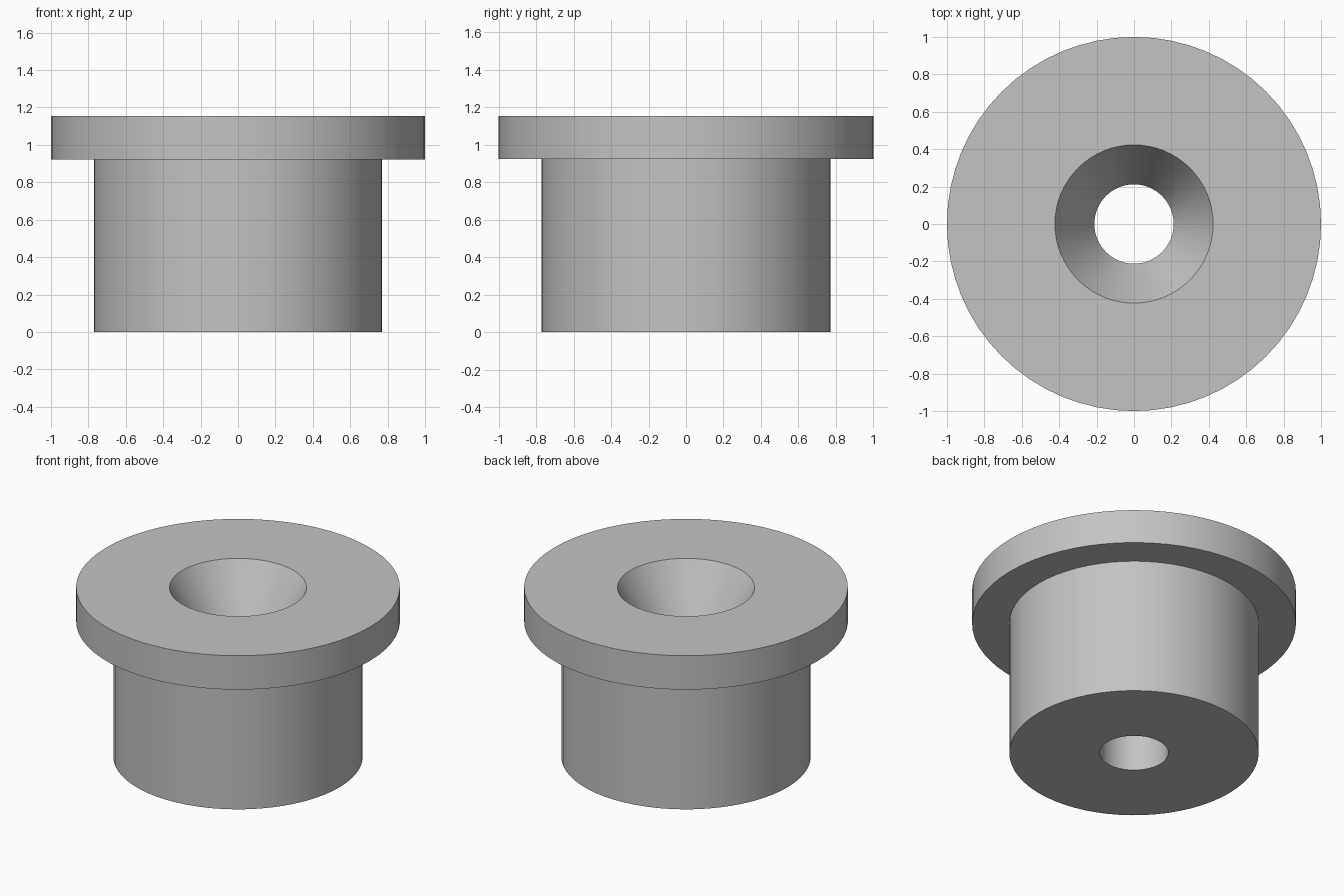
import bpy, bmesh, math

cube = bpy.data.objects.get("Cube")
if cube:
    bpy.data.objects.remove(cube, do_unlink=True)

# Plain grey metal
grey = bpy.data.materials.new("grey_metal")
grey.use_nodes = True
colour = (0.55, 0.55, 0.55, 1)
grey.diffuse_color = colour
grey.node_tree.nodes["Principled BSDF"].inputs["Base Color"].default_value = colour

SEGMENTS = 64
body_r, flange_r = 0.77, 1.0
bore_r, mouth_r = 0.212, 0.423
flange_z, top_z = 0.923, 1.154
# Sixty-degree lead-in funnel
funnel_z = top_z - (mouth_r - bore_r) / math.tan(math.radians(30))

# Closed cross-section: radius, height
profile = [
    (bore_r, 0), (body_r, 0), (body_r, flange_z), (flange_r, flange_z),
    (flange_r, top_z), (mouth_r, top_z), (bore_r, funnel_z),
]


def lathe(name, section, material):
    bm = bmesh.new()
    verts = [bm.verts.new((r, 0, z)) for r, z in section]
    edges = [bm.edges.new((v, verts[i - 1])) for i, v in enumerate(verts)]
    bmesh.ops.spin(bm, geom=verts + edges, cent=(0, 0, 0), axis=(0, 0, 1),
                   angle=2 * math.pi, steps=SEGMENTS, use_merge=False)
    bmesh.ops.remove_doubles(bm, verts=bm.verts, dist=1e-4)
    bmesh.ops.recalc_face_normals(bm, faces=bm.faces)
    mesh = bpy.data.meshes.new(name)
    bm.to_mesh(mesh)
    bm.free()
    mesh.materials.append(material)
    obj = bpy.data.objects.new(name, mesh)
    bpy.context.collection.objects.link(obj)
    return obj


# Flanged bushing with a funnel-mouthed through bore
bushing = lathe("flanged_bushing", profile, grey)
bpy.ops.object.select_all(action="DESELECT")
bushing.select_set(True)
bpy.context.view_layer.objects.active = bushing
bpy.ops.object.shade_smooth_by_angle(angle=math.radians(25))
